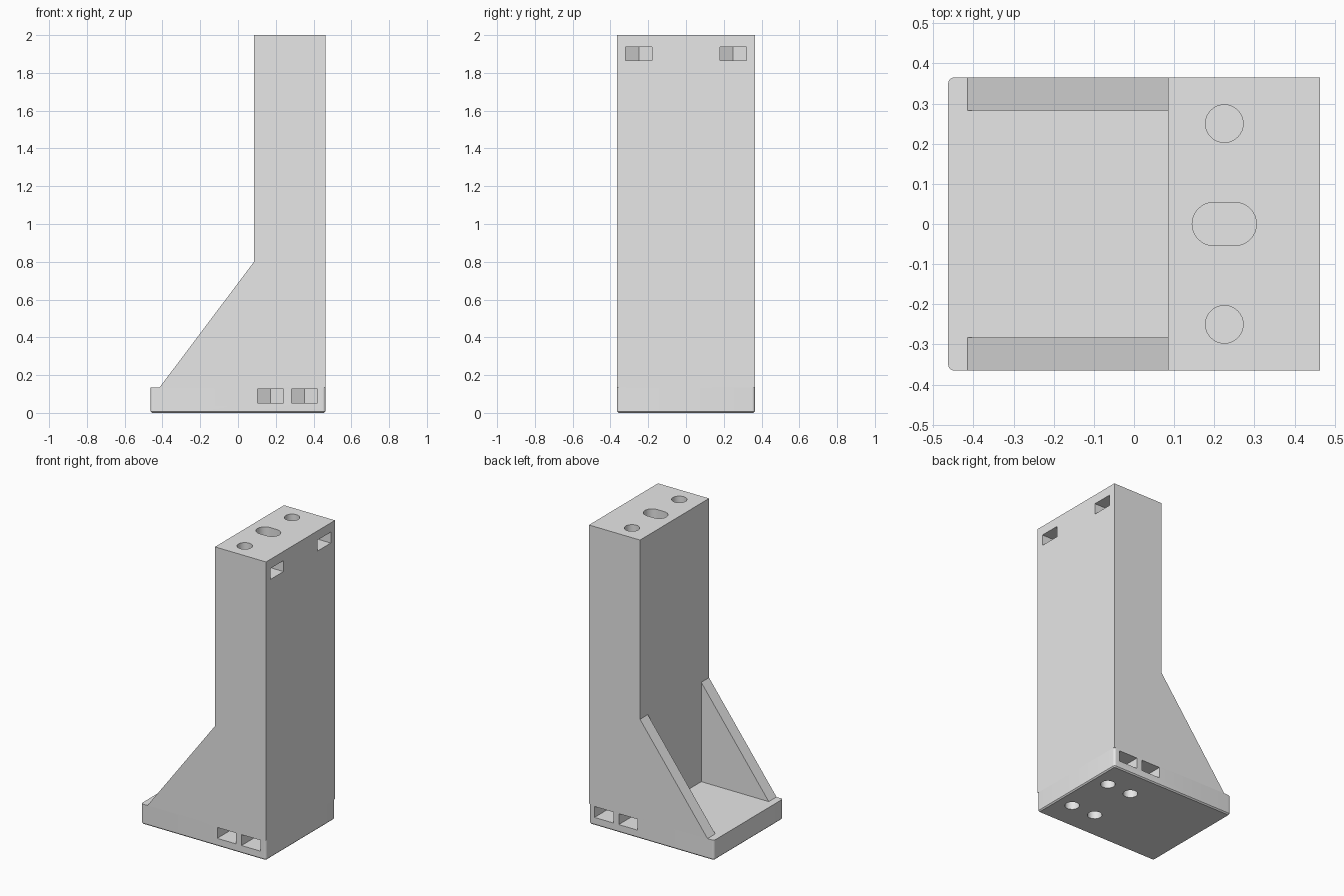
import bpy, bmesh
from math import sin, cos, pi, sqrt
from mathutils import Vector

if "Cube" in bpy.data.objects:
    bpy.data.objects.remove(bpy.data.objects["Cube"], do_unlink=True)

grey = bpy.data.materials.new("light grey plastic")
grey.use_nodes = True
grey.diffuse_color = (0.8, 0.8, 0.8, 1)
grey.node_tree.nodes["Principled BSDF"].inputs["Base Color"].default_value = (0.8, 0.8, 0.8, 1)

HALF_X, HALF_Y = 0.463, 0.365
BASE_TOP, COLUMN_X, HEIGHT = 0.135, 0.085, 2.0


def loft(name, loops):
    """Closed solid through a stack of matching point loops."""
    bm = bmesh.new()
    rings = [[bm.verts.new(p) for p in loop] for loop in loops]
    n = len(rings[0])
    for a, b in zip(rings, rings[1:]):
        for i in range(n):
            j = (i + 1) % n
            bm.faces.new((a[i], a[j], b[j], b[i]))
    bm.faces.new(rings[0][::-1])
    bm.faces.new(rings[-1])
    bmesh.ops.recalc_face_normals(bm, faces=bm.faces)
    mesh = bpy.data.meshes.new(name)
    bm.to_mesh(mesh)
    bm.free()
    mesh.materials.append(grey)
    obj = bpy.data.objects.new(name, mesh)
    bpy.context.collection.objects.link(obj)
    return obj


def prism(name, points, low, high, axis="z"):
    """Extrude a flat outline along z (outline in x, y) or y (outline in x, z)."""
    place = (lambda p, h: (p[0], p[1], h)) if axis == "z" else (lambda p, h: (p[0], h, p[1]))
    return loft(name, [[place(p, h) for p in points] for h in (low, high)])


def rounded(hx, hy, r, cx=0, cy=0, steps=6):
    """Rounded rectangle outline."""
    pts = []
    for k, (sx, sy) in enumerate(((1, 1), (-1, 1), (-1, -1), (1, -1))):
        for i in range(steps + 1):
            a = (k + i / steps) * pi / 2
            pts.append((cx + sx * (hx - r) + r * cos(a), cy + sy * (hy - r) + r * sin(a)))
    return pts


def circle(cx, cy, r, n=32):
    return [(cx + r * cos(2 * pi * i / n), cy + r * sin(2 * pi * i / n)) for i in range(n)]


def nut_slot(cx, cy, direction, low, high):
    """Hexagonal nut pocket that runs out to the surface."""
    w = 0.07
    tip = 2 * w / sqrt(3)
    out = Vector(direction)
    side = Vector((-out.y, out.x))
    shape = ((0.5, -w), (0.5, w), (-tip / 2, w), (-tip, 0), (-tip / 2, -w))
    pts = [Vector((cx, cy)) + out * u + side * v for u, v in shape]
    return prism("nut_slot_cutter", pts, low, high)


def cut(obj, cutter):
    cutter.hide_render = True
    mod = obj.modifiers.new("cut", "BOOLEAN")
    mod.operation = "DIFFERENCE"
    mod.solver = "EXACT"
    mod.object = cutter
    bpy.context.view_layer.objects.active = obj
    bpy.ops.object.modifier_apply(modifier=mod.name)
    bpy.data.objects.remove(cutter, do_unlink=True)


# Foot plate with rounded corners and a fine chamfer underneath
foot = 0.008
outer = rounded(HALF_X, HALF_Y, 0.015)
inner = rounded(HALF_X - foot, HALF_Y - foot, 0.015 - foot)
base = loft("base_plate", [[(x, y, z) for x, y in loop] for loop, z in
                           ((inner, 0), (outer, foot), (outer, BASE_TOP))])

# Upright column
column = prism("column", [(COLUMN_X, -HALF_Y), (HALF_X, -HALF_Y),
                          (HALF_X, HALF_Y), (COLUMN_X, HALF_Y)], BASE_TOP, HEIGHT)

# Sloping side ribs
ribs = []
for side, name in ((1, "left_rib"), (-1, "right_rib")):
    ribs.append(prism(name, [(-0.415, BASE_TOP), (COLUMN_X, BASE_TOP), (COLUMN_X, 0.8)],
                      side * 0.283, side * HALF_Y, "y"))

# Screw holes and nut slots in the column head
for side in (1, -1):
    cut(column, prism("screw_cutter", circle(0.225, side * 0.25, 0.047), 1.7, 2.1))
    cut(column, nut_slot(0.225, side * 0.25, (1, 0), 1.865, 1.938))

# Long central hole in the column head
cut(column, prism("long_hole_cutter", rounded(0.08, 0.054, 0.0539, 0.225, 0, 8), 1.7, 2.1))

# Screw holes and nut slots in the base
for x in (0.172, 0.352):
    for side in (1, -1):
        for part in (base, column):
            cut(part, prism("screw_cutter", circle(x, side * 0.17, 0.045), -0.1, 0.3))
        cut(base, nut_slot(x, side * 0.17, (0, side), 0.053, 0.126))

# Smooth the round walls and keep the edges sharp
bpy.ops.object.select_all(action="DESELECT")
for obj in (base, column, *ribs):
    obj.select_set(True)
bpy.context.view_layer.objects.active = base
bpy.ops.object.shade_smooth_by_angle()
